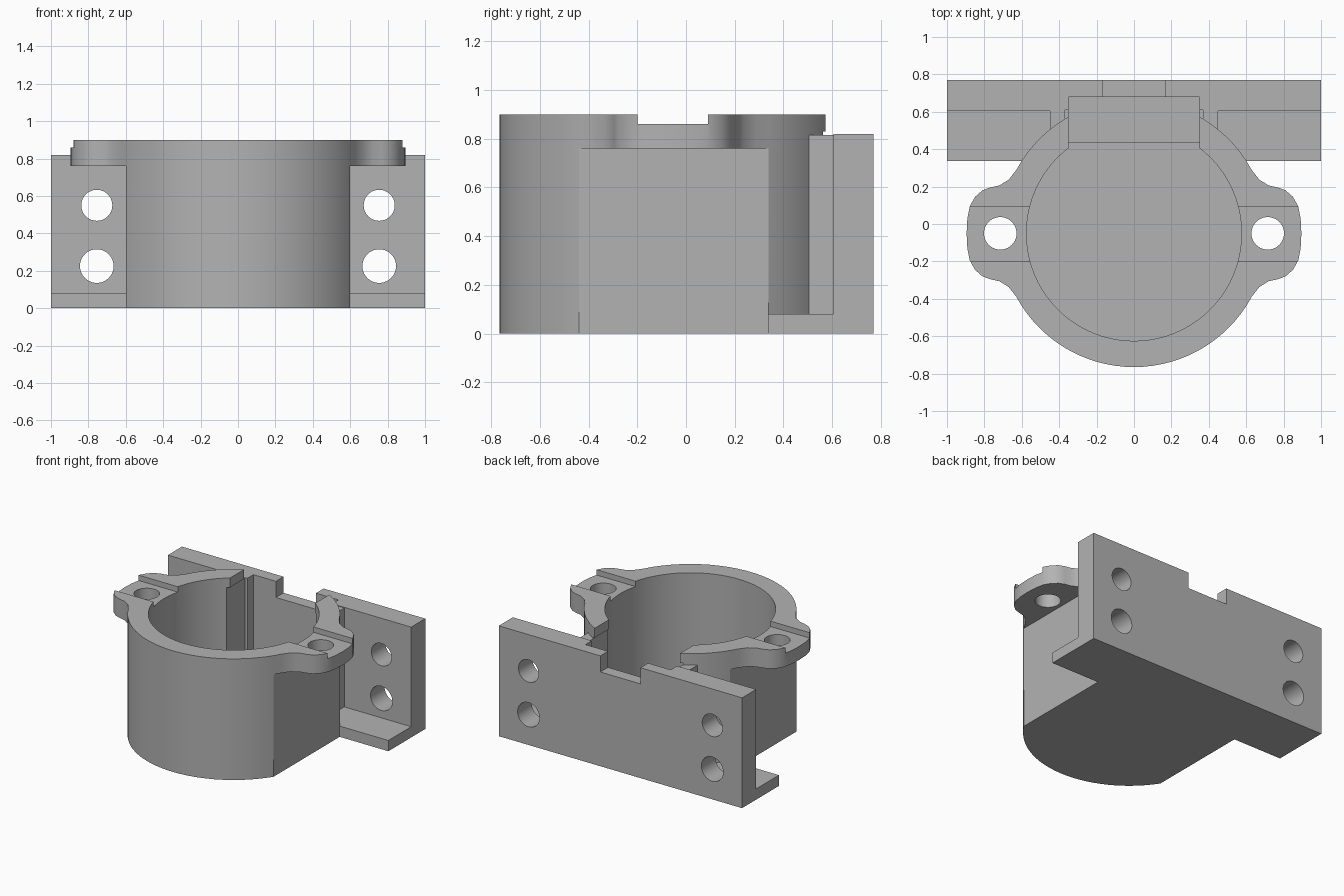
import bpy, bmesh, math

if "Cube" in bpy.data.objects:
    bpy.data.objects.remove(bpy.data.objects["Cube"])

CY = -0.05            # centre of the round cup in y
R_OUT, R_IN = 0.715, 0.575

grey = bpy.data.materials.new("plain grey")
grey.diffuse_color = (0.45, 0.45, 0.45, 1)
grey.use_nodes = True
grey.node_tree.nodes["Principled BSDF"].inputs["Base Color"].default_value = grey.diffuse_color


def prism(name, pts, z0, z1):
    """Extrude a plan outline (x, y) from z0 to z1."""
    bm = bmesh.new()
    face = bm.faces.new([bm.verts.new((x, y, z0)) for x, y in pts])
    ext = bmesh.ops.extrude_face_region(bm, geom=[face])
    for v in ext["geom"]:
        if isinstance(v, bmesh.types.BMVert):
            v.co.z = z1
    bmesh.ops.recalc_face_normals(bm, faces=bm.faces)
    me = bpy.data.meshes.new(name)
    bm.to_mesh(me)
    bm.free()
    me.materials.append(grey)
    ob = bpy.data.objects.new(name, me)
    bpy.context.collection.objects.link(ob)
    return ob


def box(name, x0, x1, y0, y1, z0, z1):
    return prism(name, [(x0, y0), (x1, y0), (x1, y1), (x0, y1)], z0, z1)


def circle(cx, cy, r, n=64):
    return [(cx + r * math.cos(2 * math.pi * i / n),
             cy + r * math.sin(2 * math.pi * i / n)) for i in range(n)]


def boolean(target, tool, op):
    mod = target.modifiers.new("bool", 'BOOLEAN')
    mod.operation, mod.solver, mod.object = op, 'EXACT', tool
    bpy.context.view_layer.objects.active = target
    bpy.ops.object.modifier_apply(modifier=mod.name)
    bpy.data.objects.remove(tool)


# Cup body: round front and back with flat sides at x = +-0.6
a0 = math.acos(0.6 / R_OUT)
arc = [a0 + (math.pi - 2 * a0) * i / 28 for i in range(29)]
back = [(R_OUT * math.cos(a), CY + R_OUT * math.sin(a)) for a in arc]
front = [(-x, 2 * CY - y) for x, y in back]
holder = prism("pump_holder", back + front, 0, 0.8)

# Top flange: the same round outline with an ear on each side
ear = [(0.63, 0.288), (0.67, 0.237), (0.72, 0.206), (0.77, 0.195), (0.81, 0.18),
       (0.85, 0.145), (0.878, 0.095), (0.891, 0.03)]
ear_low = [(x, 2 * CY - y) for x, y in ear]
right = ear_low + [(0.895, CY)] + ear[::-1]
left = [(-x, y) for x, y in right[::-1]]
flange = prism("flange", right + back + left + front, 0.76, 0.9)

# Mounting plate, its bottom ledge and the block joining it to the cup
parts = [flange,
         box("back_plate", -1, 1, 0.605, 0.77, 0, 0.82),
         box("ledge", -1, 1, 0.337, 0.77, 0, 0.08),
         box("joining_block", -0.45, 0.45, 0.3, 0.7, 0, 0.815)]
for p in parts:
    boolean(holder, p, 'UNION')

# Bore, rear pocket with a narrow side step, and the notch in the plate
cutters = [prism("bore", circle(0, CY, R_IN, 80), 0.08, 1),
           box("pocket", -0.35, 0.35, 0.435, 0.68, 0.05, 1),
           box("pocket_step", -0.368, 0.368, 0.37, 0.61, 0.08, 0.83),
           box("ring_gap", -0.35, 0.35, 0.38, 0.65, 0.08, 1),
           box("plate_notch", -0.165, 0.165, 0.6, 0.9, 0.70, 1)]

for s in (-1, 1):
    # Ear groove and ear hole
    cutters.append(box("ear_groove", min(s * 0.5, s), max(s * 0.5, s), -0.2, 0.09, 0.86, 1))
    cutters.append(prism("ear_hole", circle(s * 0.715, CY, 0.087, 40), 0.7, 1))
    # Plate screw holes, turned to run along y
    for z, r in ((0.225, 0.09), (0.55, 0.083)):
        c = prism("screw_hole", circle(0, 0, r, 40), -0.2, 0.2)
        c.rotation_euler.x = math.pi / 2
        c.location = (s * 0.755, 0.7, z)
        cutters.append(c)
bpy.context.view_layer.update()
for c in cutters:
    c.hide_render = True
    boolean(holder, c, 'DIFFERENCE')

# Smooth the round walls, keep the edges crisp
bpy.ops.object.select_all(action='DESELECT')
holder.select_set(True)
bpy.context.view_layer.objects.active = holder
bpy.ops.object.shade_smooth_by_angle(angle=math.radians(25))
